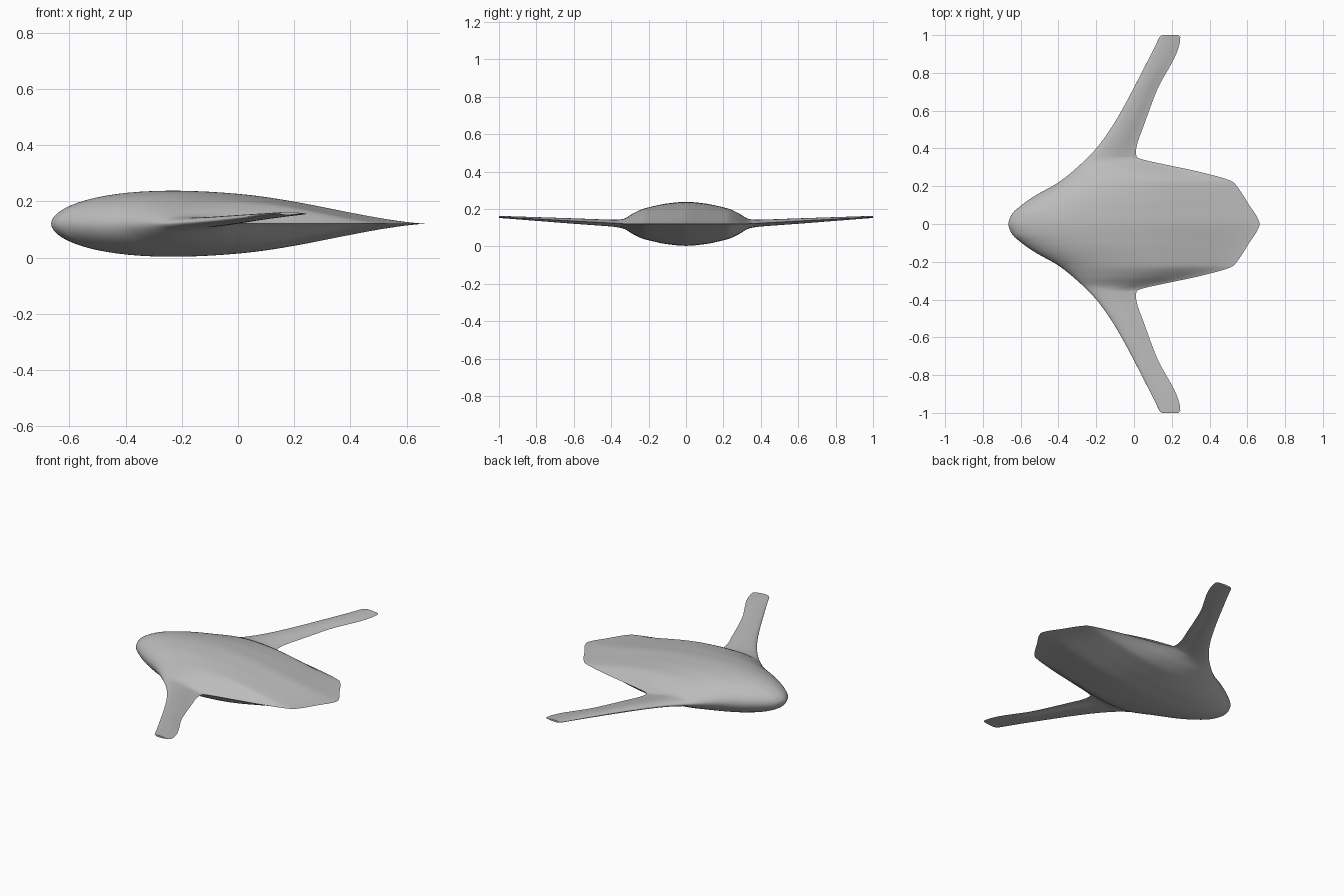
import bpy, bmesh, math

cube = bpy.data.objects.get("Cube")
if cube:
    bpy.data.objects.remove(cube, do_unlink=True)

# Spanwise curves: (distance from centreline, value)
LEADING = [(0, -.665), (.05, -.648), (.1, -.595), (.15, -.523), (.22, -.4), (.3, -.3),
           (.4, -.2), (.5, -.126), (.6, -.066), (.8, .04), (.975, .128), (.99, .135), (1, .148)]
TRAILING = [(0, .665), (.03, .655), (.1, .61), (.2, .545), (.225, .52), (.24, .482), (.28, .33),
            (.32, .14), (.345, .035), (.356, .014), (.38, .01), (.42, .016), (.5, .044),
            (.7, .118), (.99, .245), (1, .235)]
HALF_THICKNESS = [(0, .1175), (.1, .109), (.18, .093), (.23, .08), (.28, .057),
                  (.335, .026), (.355, .022), (.4, .0185), (.6, .0145), (1, .0055)]
HEIGHT = [(0, .1205), (.32, .1205), (.4, .1245), (1, .1575)]


def sample(points, t):
    """Monotone cubic through the points, level at the centreline."""
    slopes = [(b[1] - a[1]) / (b[0] - a[0]) for a, b in zip(points, points[1:])]
    tangents = [0.0]
    for a, b in zip(slopes, slopes[1:]):
        tangents.append(2 * a * b / (a + b) if a * b > 0 else 0.0)
    tangents.append(slopes[-1])
    i = 0
    while i < len(slopes) - 1 and t > points[i + 1][0]:
        i += 1
    (x0, y0), (x1, y1) = points[i], points[i + 1]
    h = x1 - x0
    u = (t - x0) / h
    return (y0 * (1 + 2 * u) * (1 - u) ** 2 + tangents[i] * h * u * (1 - u) ** 2
            + y1 * u * u * (3 - 2 * u) + tangents[i + 1] * h * u * u * (u - 1))


def aerofoil(s):
    """Half thickness along the chord, peak of one, cusped at the tail."""
    c = s ** 1.07
    y = 10 * (.2969 * math.sqrt(c) - .126 * c - .3516 * c**2 + .2843 * c**3 - .1036 * c**4)
    return max(0, y) * (1 - .7 * max(0, 2 * s - 1) ** 2)


# Stations, closer together where the planform turns
half = {i / 50 for i in range(51)}
half |= {p[0] for curve in (LEADING, TRAILING, HALF_THICKNESS) for p in curve}
half |= {.2 + i / 100 for i in range(23)} | {i / 100 for i in range(12)}
stations = sorted({round(side * y, 4) for y in half for side in (-1, 1)})

# Closed section ring: over the top to the tail, back along the underside
N = 40
chord = [(1 - math.cos(math.pi * i / N)) / 2 for i in range(N + 1)]
ring = [(s, 1) for s in chord] + [(s, -1) for s in chord[-2:0:-1]]

# Blended fuselage and wings lofted through the sections
bm = bmesh.new()
rows = []
for y in stations:
    d = abs(y)
    front, back = sample(LEADING, d), sample(TRAILING, d)
    thick, z = sample(HALF_THICKNESS, d), sample(HEIGHT, d)
    rows.append([bm.verts.new((front + (back - front) * s, y, z + side * thick * aerofoil(s)))
                 for s, side in ring])
for a, b in zip(rows, rows[1:]):
    for i in range(len(ring)):
        j = (i + 1) % len(ring)
        bm.faces.new((a[i], a[j], b[j], b[i]))
bm.faces.new(rows[0])
bm.faces.new(rows[-1])
bmesh.ops.recalc_face_normals(bm, faces=bm.faces)
mesh = bpy.data.meshes.new("blended_wing_body")
bm.to_mesh(mesh)
bm.free()
body = bpy.data.objects.new("blended_wing_body", mesh)
bpy.context.collection.objects.link(body)

# Plain grey skin
grey = bpy.data.materials.new("light_grey")
grey.use_nodes = True
grey.diffuse_color = (.5, .5, .5, 1)
grey.node_tree.nodes["Principled BSDF"].inputs["Base Color"].default_value = (.5, .5, .5, 1)
mesh.materials.append(grey)

bpy.context.view_layer.objects.active = body
body.select_set(True)
bpy.ops.object.shade_smooth_by_angle(angle=math.radians(35))
